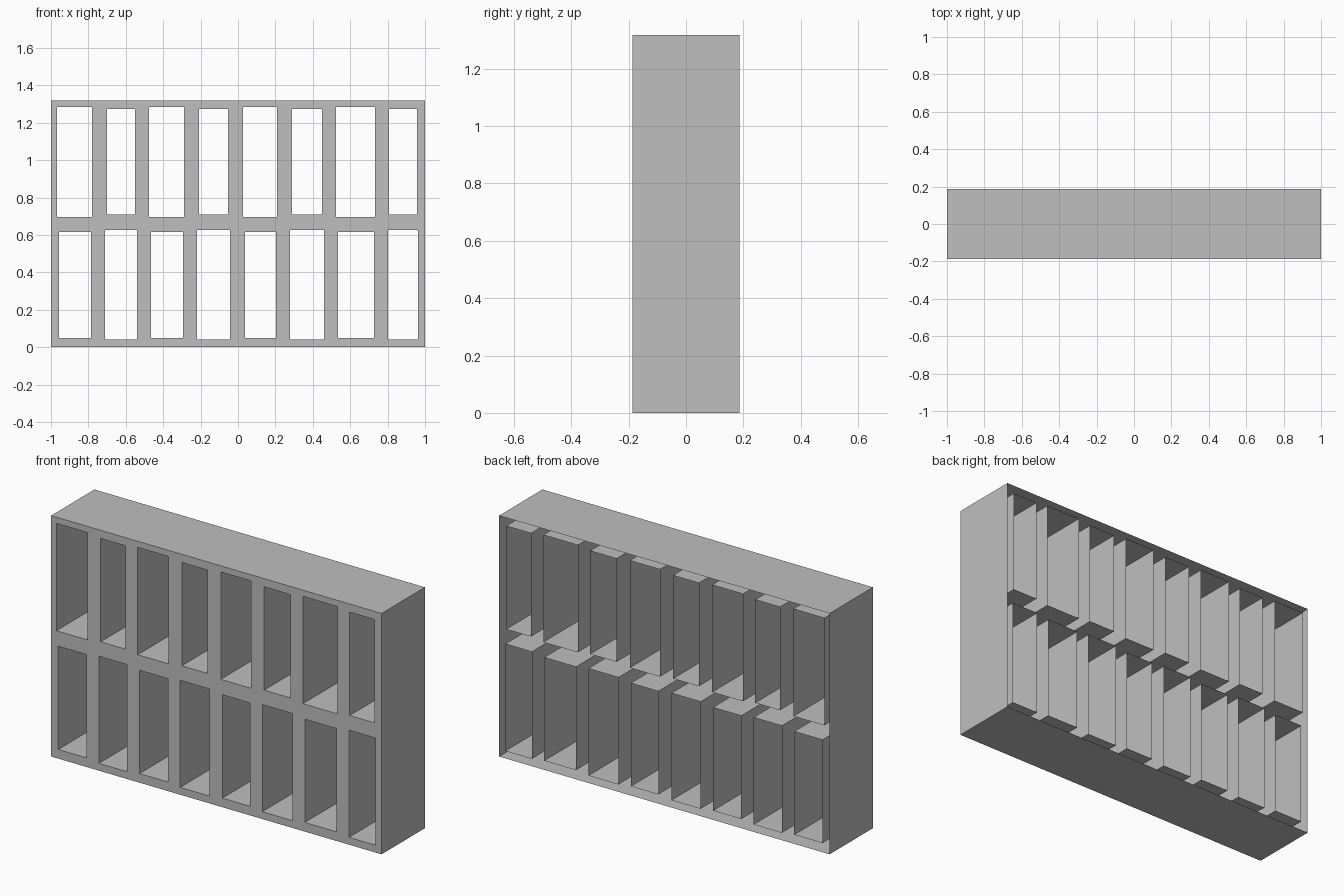
import bpy
import bmesh

default_cube = bpy.data.objects.get("Cube")
if default_cube:
    bpy.data.objects.remove(default_cube, do_unlink=True)

HEIGHT = 1.318
HALF_DEPTH = 0.187
MIDDLE = 0.66

# One plain grey for the whole cabinet
grey = bpy.data.materials.new("plain_grey")
grey.use_nodes = True
colour = (0.52, 0.52, 0.52, 1)
grey.diffuse_color = colour
grey.node_tree.nodes["Principled BSDF"].inputs["Base Color"].default_value = colour


def rectangle(left, right, bottom, top, y):
    """Corners of an upright rectangle, anticlockwise as seen from the front."""
    return [(left, y, bottom), (right, y, bottom), (right, y, top), (left, y, top)]


def add_ring(bm, first, second):
    """Bridge two rectangles with four quads."""
    a = [bm.verts.new(co) for co in first]
    b = [bm.verts.new(co) for co in second]
    for i in range(len(a)):
        j = (i + 1) % len(a)
        bm.faces.new((a[i], a[j], b[j], b[i]))


def finish(bm, name):
    bmesh.ops.remove_doubles(bm, verts=bm.verts, dist=0.0005)
    mesh = bpy.data.meshes.new(name)
    bm.to_mesh(mesh)
    bm.free()
    mesh.materials.append(grey)
    obj = bpy.data.objects.new(name, mesh)
    bpy.context.collection.objects.link(obj)


# Bay boundaries shared by both rows, then the cell openings in each row
columns = [-1, -0.746, -0.508, -0.251, -0.008, 0.246, 0.492, 0.767, 1]
upper_cells = [(-0.968, -0.781), (-0.70, -0.55), (-0.476, -0.289), (-0.209, -0.053),
               (0.027, 0.209), (0.289, 0.449), (0.524, 0.733), (0.807, 0.957)]
lower_cells = [(-0.957, -0.786), (-0.711, -0.54), (-0.465, -0.294), (-0.219, -0.043),
               (0.037, 0.203), (0.278, 0.46), (0.535, 0.727), (0.802, 0.963)]

# Each row: cells, bay bottom and top, opening heights that alternate along the row
rows = [
    (upper_cells, MIDDLE, HEIGHT, [(0.697, 1.284), (0.708, 1.273)]),
    (lower_cells, 0, MIDDLE, [(0.05, 0.615), (0.04, 0.626)]),
]

# Front lattice with open-ended cell linings running to the back
lattice = bmesh.new()
linings = bmesh.new()
for cells, bay_bottom, bay_top, heights in rows:
    for i, (left, right) in enumerate(cells):
        bottom, top = heights[i % 2]
        bay = rectangle(columns[i], columns[i + 1], bay_bottom, bay_top, -HALF_DEPTH)
        mouth = rectangle(left, right, bottom, top, -HALF_DEPTH)
        add_ring(lattice, bay, mouth)
        add_ring(linings, mouth, rectangle(left, right, bottom, top, HALF_DEPTH))
finish(lattice, "front_lattice")
finish(linings, "cell_linings")

# Outer case: sides, top and base, open at the back
case = bmesh.new()
add_ring(case, rectangle(-1, 1, 0, HEIGHT, HALF_DEPTH),
         rectangle(-1, 1, 0, HEIGHT, -HALF_DEPTH))
finish(case, "outer_case")
